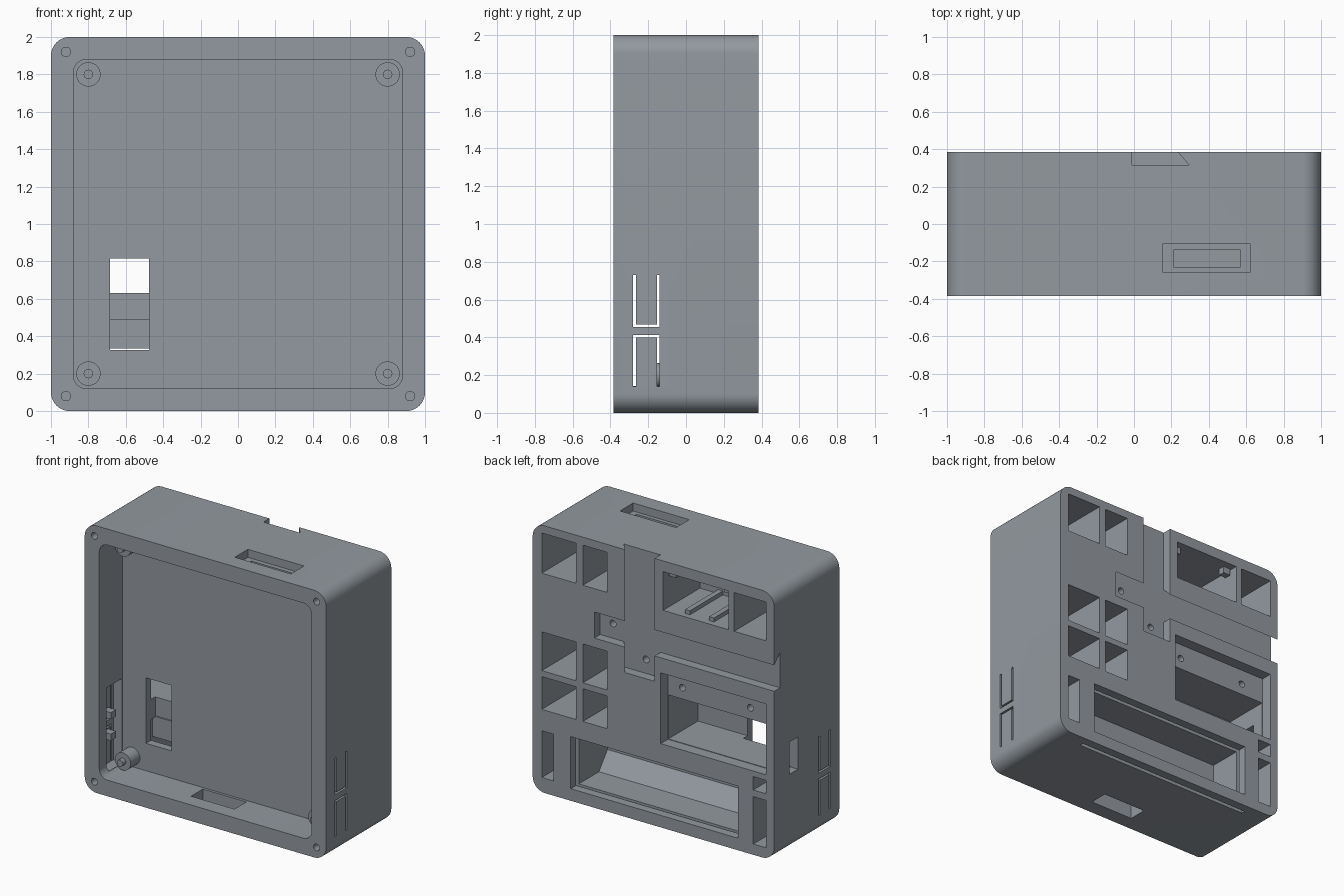
import bpy
from math import sin, cos, pi

if "Cube" in bpy.data.objects:
    bpy.data.objects.remove(bpy.data.objects["Cube"], do_unlink=True)

grey = bpy.data.materials.new("grey_plastic")
grey.use_nodes = True
colour = (0.29, 0.32, 0.35, 1)
grey.diffuse_color = colour
grey.node_tree.nodes["Principled BSDF"].inputs["Base Color"].default_value = colour


def prism(name, axis, pts, lo, hi):
    """Extrude a closed profile along an axis; pts use the other two axes in order."""
    place = {"x": lambda p, t: (t, p[0], p[1]),
             "y": lambda p, t: (p[0], t, p[1]),
             "z": lambda p, t: (p[0], p[1], t)}[axis]
    n = len(pts)
    verts = [place(p, t) for t in (lo, hi) for p in pts]
    faces = [list(range(n))[::-1], list(range(n, 2 * n))]
    faces += [[i, (i + 1) % n, n + (i + 1) % n, n + i] for i in range(n)]
    mesh = bpy.data.meshes.new(name)
    mesh.from_pydata(verts, [], faces)
    area = sum(pts[i - 1][0] * pts[i][1] - pts[i][0] * pts[i - 1][1] for i in range(n))
    if (area < 0) != (axis == "y"):
        mesh.flip_normals()
    mesh.materials.append(grey)
    obj = bpy.data.objects.new(name, mesh)
    bpy.context.collection.objects.link(obj)
    return obj


def rect(a0, a1, b0, b1):
    return [(a0, b0), (a1, b0), (a1, b1), (a0, b1)]


def rounded(a0, a1, b0, b1, r, seg=10):
    pts = []
    corners = [(a1 - r, b1 - r), (a0 + r, b1 - r), (a0 + r, b0 + r), (a1 - r, b0 + r)]
    for k, (a, b) in enumerate(corners):
        for i in range(seg + 1):
            t = pi / 2 * (k + i / seg)
            pts.append((a + r * cos(t), b + r * sin(t)))
    return pts


def disc(a, b, r, seg=28):
    return [(a + r * cos(2 * pi * i / seg), b + r * sin(2 * pi * i / seg)) for i in range(seg)]


def box(name, x0, x1, y0, y1, z0, z1):
    return prism(name, "y", rect(x0, x1, z0, z1), y0, y1)


def select(obj):
    bpy.ops.object.select_all(action="DESELECT")
    obj.select_set(True)
    bpy.context.view_layer.objects.active = obj


BACK, FLOOR, DEEP, OUT = 0.385, -0.11, -0.05, 0.5
case = prism("case", "y", rounded(-1, 1, 0, 2, 0.1), -BACK, BACK)


def cut(axis, pts, lo, hi):
    tool = prism("cutter", axis, pts, lo, hi)
    tool.hide_render = True
    mod = case.modifiers.new("cut", "BOOLEAN")
    mod.operation, mod.solver, mod.object = "DIFFERENCE", "EXACT", tool
    select(case)
    bpy.ops.object.modifier_apply(modifier=mod.name)
    bpy.data.objects.remove(tool, do_unlink=True)


# Front tray and corner screw holes
cut("y", rounded(-0.88, 0.88, 0.12, 1.88, 0.07), -OUT, FLOOR)
for x in (-0.92, 0.92):
    for z in (0.08, 1.92):
        cut("y", disc(x, z, 0.025), -OUT, -0.1)

# Rear blind pockets
upper, middle, lower = (1.64, 1.94), (0.91, 1.2), (0.62, 0.865)
for z0, z1 in (upper, middle, lower):
    for x0, x1 in ((0.64, 0.925), (0.385, 0.585)):
        cut("y", rect(x0, x1, z0, z1), DEEP, OUT)
for x0, x1 in ((-0.62, -0.08), (-0.934, -0.668)):
    cut("y", rect(x0, x1, 1.63, 1.92), DEEP, OUT)
cut("y", rect(0.826, 0.925, 0.11, 0.46), DEEP, OUT)
cut("y", rect(-0.934, -0.826, 0.08, 0.435), DEEP, OUT)
cut("y", rect(-0.934, -0.826, 0.485, 0.585), DEEP, OUT)

# Dovetail channels with screw holes
cut("z", [(-0.01, 0.4), (-0.01, 0.315), (0.295, 0.315), (0.222, 0.4)], 1.08, 2.1)
cut("x", [(0.4, 1.27), (0.315, 1.27), (0.315, 1.535), (0.4, 1.45)], -1.1, 0.49)
for x, z in ((0.384, 1.38), (0.11, 1.185)):
    cut("y", disc(x, z, 0.025), 0.1, 0.35)

# Rear square bay with mounting shelf and side port
cut("y", rect(-0.934, -0.06, 0.627, 1.157), 0.3, OUT)
cut("y", rect(-0.93, -0.064, 0.631, 0.96), DEEP, OUT)
for x in (-0.18, -0.743):
    cut("y", disc(x, 1.045, 0.025), 0.15, 0.35)
cut("x", rect(0.105, 0.205, 0.58, 0.82), -1.1, -0.9)

# Long lower bay and the slot for its sliding cover
cut("y", rect(-0.7, 0.685, 0.09, 0.48), DEEP, OUT)
cut("y", rect(-0.75, 0.74, -0.1, 0.52), 0.29, 0.32)

# Opening between tray and rear bays
cut("y", rect(-0.685, -0.475, 0.325, 0.815), -0.2, 0.0)

# Stepped top slot and bottom opening
cut("z", rect(0.155, 0.62, -0.26, -0.105), 1.94, 2.1)
cut("z", rect(0.21, 0.57, -0.23, -0.14), 1.8, 2.1)
cut("z", rect(-0.2, 0.16, -0.27, -0.13), -0.1, 0.135)

# Flexible buttons in both side walls: inner relief and U-shaped slits
for s in (-1, 1):
    lo, hi = sorted((s * 0.86, s * 0.95))
    cut("x", rect(-0.3, -0.118, 0.135, 0.76), lo, hi)
    lo, hi = sorted((s * 0.9, s * 1.1))
    for base, tip in ((0.455, 0.73), (0.412, 0.14)):
        t = 0.014 if tip > base else -0.014
        a, b, w = -0.28, -0.14, 0.014
        cut("x", [(a, tip), (a, base), (b, base), (b, tip), (b - w, tip),
                  (b - w, base + t), (a + w, base + t), (a + w, tip)], lo, hi)

parts = [case]

# Button plungers
for s, side in ((1, "left"), (-1, "right")):
    lo, hi = sorted((s * 0.885, s * 0.955))
    for z, level in ((0.5, "upper"), (0.34, "lower")):
        parts.append(box(f"{side}_{level}_plunger", lo, hi, -0.24, -0.18, z, z + 0.05))

# Board posts with locating pins
for x in (-0.8, 0.8):
    for z in (0.2, 1.8):
        parts.append(prism("board_post", "y", disc(x, z, 0.065), -0.22, FLOOR + 0.01))
        parts.append(prism("post_pin", "y", disc(x, z, 0.025), -0.255, -0.21))

# Rail and sloped ramp inside the long bay
parts.append(box("bay_rail", -0.71, 0.695, -0.01, 0.04, 0.335, 0.49))
parts.append(prism("bay_ramp", "x", [(0.06, 0.08), (-0.06, 0.08), (-0.06, 0.23)], -0.71, 0.695))

# Guide ridges and stops in the upper bay
for x in (-0.45, -0.25):
    parts.append(box("guide_ridge", x - 0.02, x + 0.02, -0.06, 0.34, 1.62, 1.66))
for x in (-0.58, -0.12):
    parts.append(box("bay_stop", x - 0.03, x + 0.03, 0.28, 0.33, 1.87, 1.93))

for obj in parts:
    select(obj)
    bpy.ops.object.shade_smooth_by_angle(angle=pi / 6)
